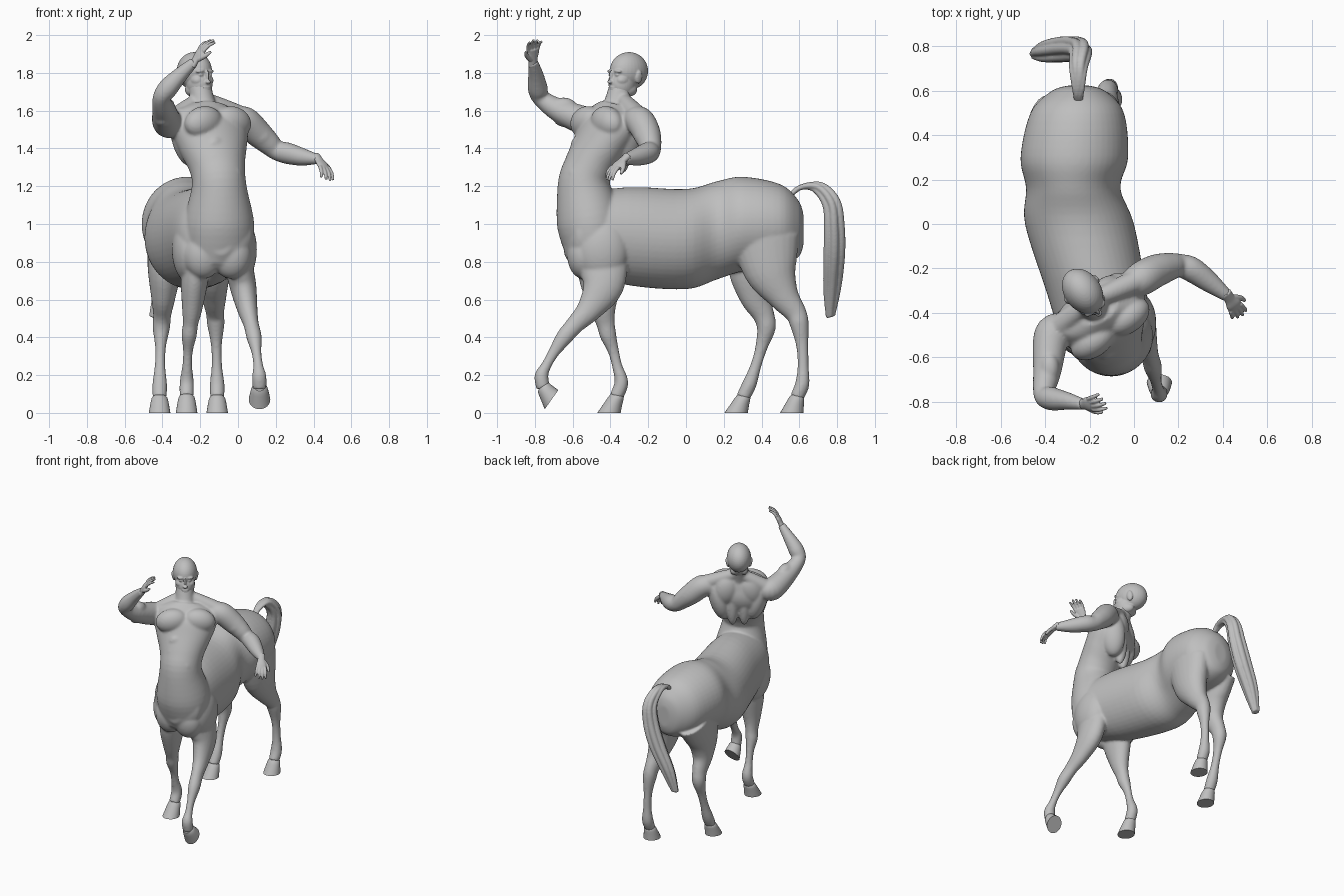
import bpy, bmesh, math
from mathutils import Vector, Matrix

cube = bpy.data.objects.get("Cube")
if cube:
    bpy.data.objects.remove(cube, do_unlink=True)

GREY = (0.52, 0.52, 0.52, 1.0)
mat = bpy.data.materials.new("stone_grey")
mat.use_nodes = True
mat.diffuse_color = GREY
mat.node_tree.nodes["Principled BSDF"].inputs["Base Color"].default_value = GREY


def spline(pts, sub):
    """Catmull-Rom through stations of any number of values."""
    out = []
    for i in range(len(pts) - 1):
        p0, p1, p2, p3 = (pts[max(i - 1, 0)], pts[i], pts[i + 1], pts[min(i + 2, len(pts) - 1)])
        for k in range(sub):
            t = k / sub
            out.append([0.5 * (2 * b + (c - a) * t + (2 * a - 5 * b + 4 * c - d) * t * t
                               + (3 * b - a - 3 * c + d) * t ** 3)
                        for a, b, c, d in zip(p0, p1, p2, p3)])
    out.append(list(pts[-1]))
    return out


def tube(bm, pts, side=(1, 0, 0), side2=None, normal=None, sub=5, n=24):
    """Loft of ellipses; a station is x, y, z, half width along side, half depth."""
    pts = spline([tuple(p) if len(p) == 5 else (*p, p[3]) for p in pts], sub)
    s0, s1 = Vector(side), Vector(side2 or side)
    rings, last = [], len(pts) - 1
    for i, p in enumerate(pts):
        t = Vector(normal) if normal else Vector(pts[min(i + 1, last)][:3]) - Vector(pts[max(i - 1, 0)][:3])
        t.normalize()
        s = s0.lerp(s1, i / last)
        s = (s - t * s.dot(t)).normalized()
        d = t.cross(s)
        rings.append([bm.verts.new(Vector(p[:3]) + s * p[3] * math.cos(a) + d * p[4] * math.sin(a))
                      for a in (2 * math.pi * k / n for k in range(n))])
    for r0, r1 in zip(rings, rings[1:]):
        for k in range(n):
            bm.faces.new((r0[k], r0[(k + 1) % n], r1[(k + 1) % n], r1[k]))
    bm.faces.new(rings[0][::-1])
    bm.faces.new(rings[-1])


def ball(bm, frame, loc, radii, tilt=0.0):
    m = frame @ Matrix.Translation(loc) @ Matrix.Rotation(tilt, 4, 'Y') @ Matrix.Diagonal((*radii, 1))
    bmesh.ops.create_uvsphere(bm, u_segments=32, v_segments=20, radius=1, matrix=m)


def pair(bm, frame, loc, radii, tilt=0.0):
    for s in (1, -1):
        ball(bm, frame, (s * loc[0], loc[1], loc[2]), radii, s * tilt)


def finish(name, bm, voxel=None, smooth=0):
    bmesh.ops.recalc_face_normals(bm, faces=bm.faces)
    me = bpy.data.meshes.new(name)
    bm.to_mesh(me)
    bm.free()
    me.materials.append(mat)
    ob = bpy.data.objects.new(name, me)
    bpy.context.collection.objects.link(ob)
    if voxel:
        rm = ob.modifiers.new("Fuse", 'REMESH')
        rm.mode, rm.voxel_size, rm.use_smooth_shade = 'VOXEL', voxel, True
        sm = ob.modifiers.new("Soften", 'SMOOTH')
        sm.factor, sm.iterations = 0.5, smooth
    return ob


def frame_at(x, y, z, deg):
    return Matrix.Translation((x, y, z)) @ Matrix.Rotation(math.radians(deg), 4, 'Z')


WORLD = Matrix.Identity(4)
CHEST = frame_at(-.15, -.41, 1.5, 35)
HEAD = frame_at(-.225, -.31, 1.785, 36)

# ---- body: horse barrel, legs, human torso and arms fused into one skin
skin = bmesh.new()
tube(skin, [(-.25, .622, .97, .05, .08), (-.25, .595, .975, .125, .15), (-.255, .5, .995, .21, .215),
            (-.268, .3, 1, .242, .25), (-.273, .16, .965, .212, .26), (-.245, 0, .92, .245, .265),
            (-.17, -.3, .935, .225, .26), (-.12, -.53, .95, .2, .21), (-.1, -.6, .94, .15, .17),
            (-.09, -.645, .94, .06, .1)], normal=(0, -1, 0), n=48)
# torso twists towards the left as it rises
tube(skin, [(-.1, -.49, .8, .17, .13), (-.1, -.51, 1, .186, .172), (-.1, -.54, 1.2, .145, .14),
            (-.11, -.515, 1.3, .15, .13), (-.13, -.465, 1.4, .185, .133), (-.15, -.415, 1.5, .215, .135),
            (-.16, -.39, 1.58, .19, .1), (-.165, -.375, 1.63, .1, .07)],
     side=(1, .05, 0), side2=(.82, .57, 0), n=48)
# horse chest and shoulders
pair(skin, frame_at(-.11, -.545, .84, 0), (.075, 0, 0), (.105, .085, .13))
pair(skin, frame_at(-.125, -.445, .865, 0), (.14, 0, 0), (.085, .14, .17))

# legs share one set of half widths and depths from thigh to pastern
GIRTH = [(.1, .18), (.09, .14), (.066, .085), (.048, .058), (.046, .05),
         (.029, .033), (.028, .029), (.039, .038), (.037, .036)]


def leg(name, x0, x1, upper, path, sole, up=(0, 0, 1)):
    stations = []
    for i, ((y, z), (a, b)) in enumerate(zip(path, GIRTH)):
        t = i / 8
        k = upper + (1 - upper) * t
        stations.append((x0 + (x1 - x0) * (1 - (1 - t) ** 2), y, z, a * k, b * k))
    tube(skin, stations)
    # hoof widens from the pastern to a flat sole
    bm = bmesh.new()
    low, top = Vector((x1, *sole)), Vector((x1, *path[-1]))
    tube(bm, [(*low, .057, .062), (*low.lerp(top, .6), .049), (*top, .041), (*(top + Vector(up) * .015), .028)],
         normal=up, sub=2)
    ob = finish(name + "_hoof", bm)
    bpy.ops.object.select_all(action='DESELECT')
    ob.select_set(True)
    bpy.context.view_layer.objects.active = ob
    bpy.ops.object.shade_smooth_by_angle(angle=math.radians(40))


leg("front_left", 0, .114, .75, [(-.44, .8), (-.44, .67), (-.51, .55), (-.585, .47), (-.645, .4),
    (-.7, .32), (-.74, .25), (-.765, .195), (-.756, .13)], (-.712, .07), (0, -.82, .58))
leg("front_right", -.22, -.272, .75, [(-.45, .8), (-.45, .68), (-.44, .55), (-.425, .47), (-.412, .41),
    (-.385, .33), (-.365, .25), (-.342, .16), (-.37, .085)], (-.408, 0))
leg("hind_right", -.38, -.415, 1, [(.42, .92), (.36, .76), (.365, .62), (.41, .52), (.425, .45),
    (.4, .35), (.37, .25), (.335, .15), (.3, .08)], (.265, 0))
leg("hind_left", -.14, -.11, 1, [(.42, .92), (.45, .75), (.515, .62), (.58, .53), (.6, .47),
    (.615, .36), (.62, .25), (.615, .15), (.585, .08)], (.56, 0))

# neck and trapezius
tube(skin, [(-.165, -.395, 1.56, .08), (-.185, -.37, 1.64, .064), (-.21, -.335, 1.76, .062)])
for end in ((.04, -.245, 1.56), (-.36, -.48, 1.54)):
    start, end = Vector((-.195, -.345, 1.67)), Vector(end)
    tube(skin, [(*start, .035), (*start.lerp(end, .45), .047), (*end, .055)], side=(0, 0, 1))
# chest and back muscles
pair(skin, CHEST, (.094, -.076, .038), (.112, .072, .085), .2)
pair(skin, CHEST, (.13, .035, -.04), (.07, .09, .16), .25)
pair(skin, CHEST, (.085, .075, .04), (.085, .06, .11), -.2)
pair(skin, CHEST, (.04, .065, -.06), (.045, .05, .17))
# rows of abdominal muscles following the twist
for k in range(3):
    row = frame_at(-.066, -.568 - .035 * k, 1.415 - .077 * k, 31 - 6.5 * k)
    pair(skin, row, (.042, .013, 0), (.05, .022, .046))
# arms
tube(skin, [(-.02, -.28, 1.55, .065), (.035, -.245, 1.545, .077), (.1, -.21, 1.485, .074),
            (.16, -.192, 1.43, .063), (.205, -.187, 1.39, .053), (.26, -.205, 1.375, .057),
            (.34, -.262, 1.355, .047), (.425, -.328, 1.343, .026)], side=(0, 0, 1))
tube(skin, [(-.32, -.46, 1.54, .065), (-.37, -.5, 1.535, .08), (-.39, -.66, 1.595, .064),
            (-.405, -.765, 1.665, .047), (-.37, -.785, 1.72, .053), (-.305, -.795, 1.79, .041),
            (-.23, -.81, 1.86, .026)])
# biceps and triceps
ball(skin, WORLD, (.12, -.235, 1.465), (.055, .04, .05))
ball(skin, WORLD, (-.38, -.65, 1.625), (.045, .07, .045))
ball(skin, WORLD, (-.395, -.62, 1.55), (.045, .08, .04))
finish("body_skin", skin, .008, 8)

# ---- head: skull, jaw, cheeks, brows, eyes, nose, lips, chin, ears
bm = bmesh.new()
ball(bm, HEAD, (0, .01, .025), (.083, .11, .1))
ball(bm, HEAD, (0, -.035, -.045), (.067, .074, .083))
pair(bm, HEAD, (.036, -.055, -.025), (.03, .04, .03))
pair(bm, HEAD, (.033, -.015, -.075), (.03, .05, .035))
pair(bm, HEAD, (.027, -.084, .025), (.03, .018, .011), .1)
pair(bm, HEAD, (.029, -.088, .004), (.014, .011, .008))
ball(bm, HEAD, (0, -.104, -.002), (.009, .014, .032))
ball(bm, HEAD, (0, -.114, -.033), (.016, .014, .01))
for z in (-.061, -.074):
    ball(bm, HEAD, (0, -.103, z), (.025, .01, .006))
ball(bm, HEAD, (0, -.085, -.1), (.035, .028, .024))
pair(bm, HEAD, (.08, .018, -.008), (.01, .021, .035), .2)
finish("head", bm, .0045, 4)


# ---- hands: palm, four fingers and thumb
def hand(name, wrist, direction, palm, thumb_side):
    d = Vector(direction).normalized()
    p = Vector(palm)
    p = (p - d * p.dot(d)).normalized()
    s = d.cross(p) * thumb_side
    w = Vector(wrist)
    at = lambda u, v, h: tuple(w + d * u + s * v + p * h)
    b = bmesh.new()
    tube(b, [(*at(-.03, 0, 0), .025, .021), (*at(.015, 0, 0), .026, .017), (*at(.05, 0, 0), .035, .016),
             (*at(.08, 0, .004), .033, .012)], side=s)
    for i, ln in enumerate((.07, .078, .072, .056)):
        v = .027 - .018 * i
        tube(b, [(*at(.07, v, 0), .0105), (*at(.075 + ln * .5, v * 1.2, .008), .0095),
                 (*at(.072 + ln, v * 1.3, .03), .007)], side=s, n=12)
    tube(b, [(*at(.02, .018, .004), .014), (*at(.055, .045, .014), .012), (*at(.09, .055, .026), .008)],
         side=p, n=12)
    finish(name, b, .004, 2)


hand("left_hand", (.425, -.328, 1.343), (.43, -.66, -.58), (-.3, .3, -.8), 1)
hand("right_hand", (-.23, -.81, 1.86), (.5, 0, .86), (.8, .45, -.3), -1)

# ---- tail: locks of hair around a core, thickness in the last value
bm = bmesh.new()
TAIL = [(-.25, .55, 1.15, .3), (-.25, .61, 1.195, .5), (-.25, .7, 1.195, .75), (-.24, .77, 1.11, .95),
        (-.26, .785, .98, 1.1), (-.31, .785, .83, 1.15), (-.39, .775, .66, .95), (-.445, .765, .51, .45)]
for i in range(6):
    c, s = math.cos(i * math.pi / 3), math.sin(i * math.pi / 3)
    tube(bm, [(x + .033 * k * c, y + .033 * k * s, z + .012 * k * s, .019 * k + .003) for x, y, z, k in TAIL], n=14)
tube(bm, [(x, y, z, .03 * k) for x, y, z, k in TAIL], n=14)
finish("tail", bm, .005, 2)
